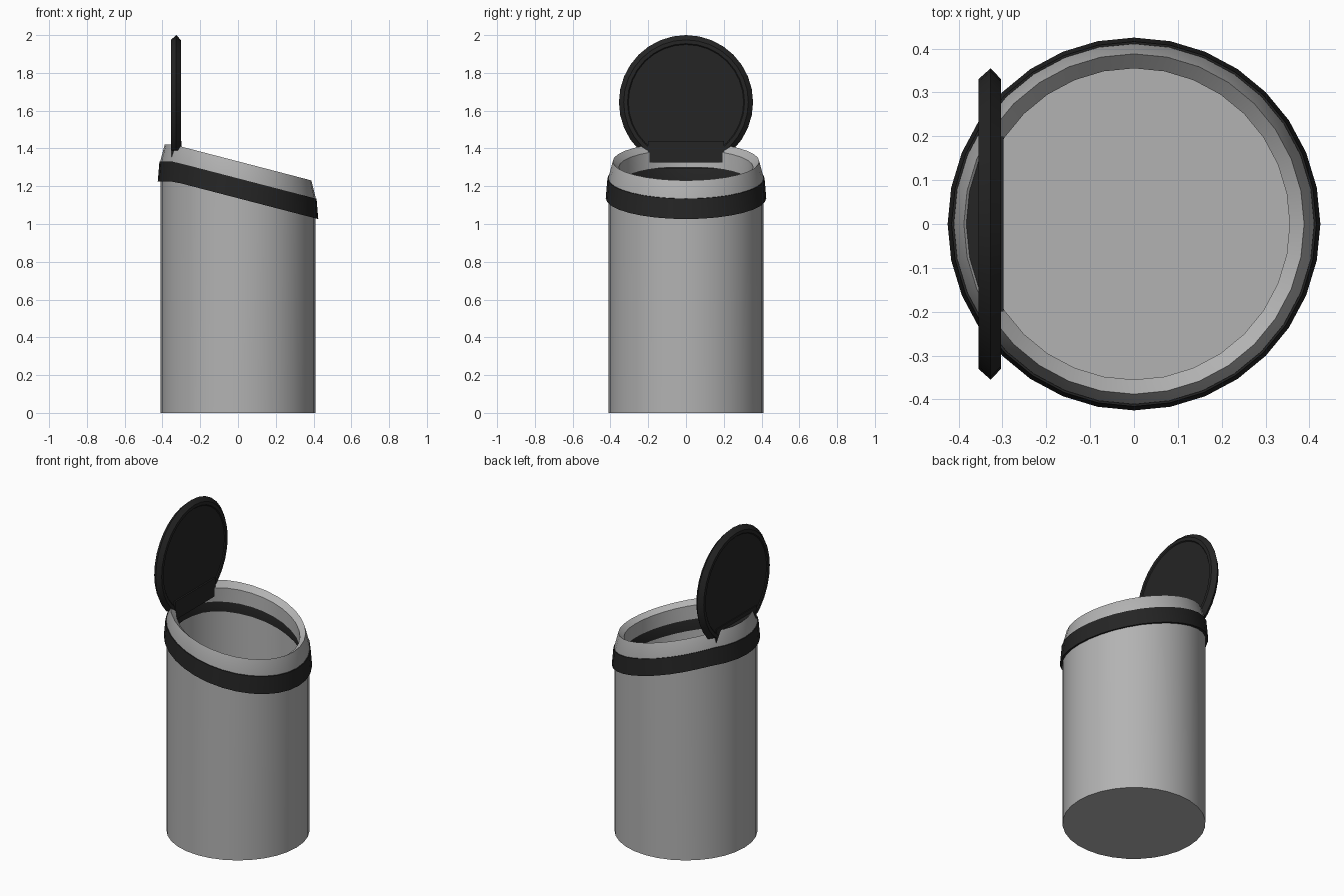
import bpy, bmesh, math
from mathutils import Matrix, Vector

SIDES = 32
SLOPE = 0.26

cube = bpy.data.objects.get("Cube")
if cube:
    bpy.data.objects.remove(cube, do_unlink=True)


def material(name, value):
    m = bpy.data.materials.new(name)
    m.use_nodes = True
    color = (value, value, value, 1)
    m.diffuse_color = color
    m.node_tree.nodes["Principled BSDF"].inputs["Base Color"].default_value = color
    return m


grey = material("light grey", 0.45)
black = material("soft black", 0.018)


def finish(name, bm, mat):
    bmesh.ops.remove_doubles(bm, verts=bm.verts, dist=1e-5)
    bmesh.ops.recalc_face_normals(bm, faces=bm.faces)
    mesh = bpy.data.meshes.new(name)
    bm.to_mesh(mesh)
    bm.free()
    mesh.materials.append(mat)
    obj = bpy.data.objects.new(name, mesh)
    bpy.context.collection.objects.link(obj)
    bpy.ops.object.select_all(action='DESELECT')
    obj.select_set(True)
    bpy.context.view_layer.objects.active = obj
    bpy.ops.object.shade_smooth_by_angle(angle=math.radians(25))
    return obj


def lathe(profile, closed):
    """Spin a (radius, height) profile around z."""
    bm = bmesh.new()
    rings = []
    for r, z in profile:
        rings.append([bm.verts.new((r * math.cos(a), r * math.sin(a), z))
                      for a in (math.tau * i / SIDES for i in range(SIDES))])
    pairs = list(zip(rings, rings[1:]))
    if closed:
        pairs.append((rings[-1], rings[0]))
    for a, b in pairs:
        for i in range(SIDES):
            j = (i + 1) % SIDES
            bm.faces.new((a[i], a[j], b[j], b[i]))
    return bm


def slant(bm):
    """Drop the upper rings towards +x, level at the hinge side."""
    for v in bm.verts:
        if v.co.z > 0.5:
            v.co.z -= SLOPE * max(0, v.co.x + 0.34)


# Bin body: hollow, with a floor
body = lathe([(0, 0), (0.41, 0), (0.41, 1.24), (0.385, 1.24), (0.385, 0.03), (0, 0.03)], False)
slant(body)
finish("bin_body", body, grey)

# Dark band, slightly flared
band = lathe([(0.425, 1.225), (0.416, 1.33), (0.39, 1.33), (0.38, 1.30), (0.38, 1.225)], True)
slant(band)
finish("collar_band", band, black)

# Tapered rim with an inward-sloping lip
rim = lathe([(0.411, 1.32), (0.411, 1.335), (0.388, 1.42), (0.355, 1.39),
             (0.355, 1.30), (0.38, 1.295)], True)
slant(rim)
finish("top_rim", rim, grey)

# Upright round lid, recessed on both faces, trimmed flat at the hinge
lid = lathe([(0, -0.35), (0.305, -0.35), (0.31, -0.355), (0.33, -0.355), (0.355, -0.327),
             (0.33, -0.303), (0.31, -0.303), (0.305, -0.308), (0, -0.308)], False)
bmesh.ops.transform(lid, verts=lid.verts, matrix=Matrix.Translation((0, 0, 1.645))
                    @ Matrix.Rotation(math.pi / 2, 4, 'Y'))
bmesh.ops.remove_doubles(lid, verts=lid.verts, dist=1e-5)
cut = bmesh.ops.bisect_plane(lid, geom=lid.verts[:] + lid.edges[:] + lid.faces[:],
                             plane_co=Vector((0, 0, 1.39)), plane_no=Vector((0, 0, -1)),
                             clear_outer=True)
bmesh.ops.holes_fill(lid, edges=[e for e in lid.edges if e.is_boundary])
finish("lid", lid, black)


def prism(name, outline, axis_vector, mat):
    bm = bmesh.new()
    face = bm.faces.new([bm.verts.new(p) for p in outline])
    moved = bmesh.ops.extrude_face_region(bm, geom=[face])["geom"]
    bmesh.ops.translate(bm, vec=axis_vector,
                        verts=[g for g in moved if isinstance(g, bmesh.types.BMVert)])
    return finish(name, bm, mat)


# Hinge block under the lid
hinge = [(-0.355, 1.44), (-0.298, 1.44), (-0.298, 1.325), (-0.33, 1.325), (-0.352, 1.35)]
prism("lid_hinge", [(x, -0.2, z) for x, z in hinge], (0, 0.4, 0), black)

# Filler plate between hinge and rear of the rim
arc = [math.pi + math.radians(a) for a in range(-30, 31, 6)]
prism("hinge_filler", [(0.383 * math.cos(a), 0.383 * math.sin(a), 1.40) for a in arc],
      (0, 0, 0.015), black)
